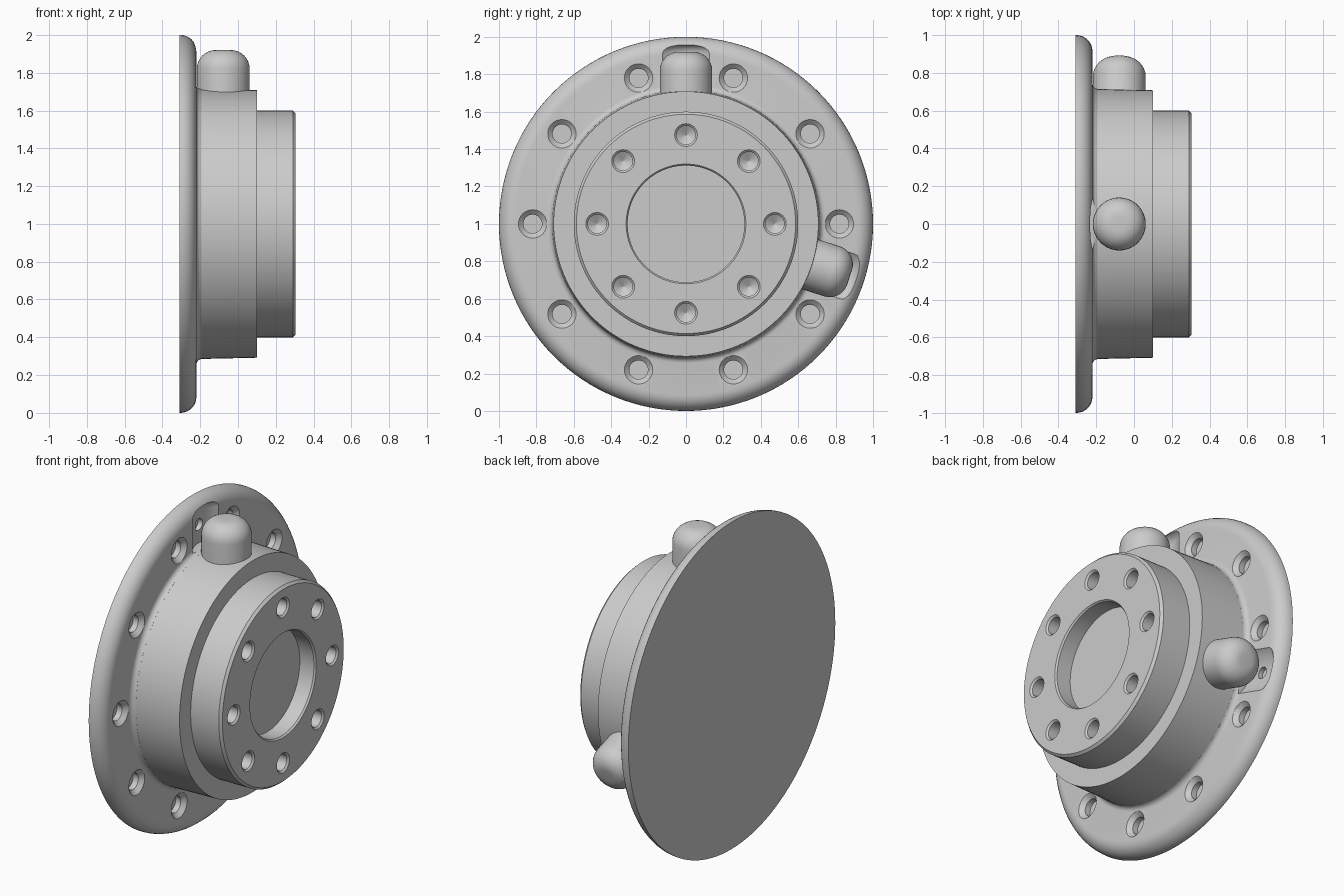
import bpy, bmesh, math
from mathutils import Vector, Matrix

if "Cube" in bpy.data.objects:
    bpy.data.objects.remove(bpy.data.objects["Cube"])

CENTRE = Vector((0, 0, 1))
X = Vector((1, 0, 0))


def arc(cr, ch, rad, a0, a1, n=8):
    """Points of an arc in (radius, height) profile space."""
    return [(cr + rad * math.cos(math.radians(a0 + (a1 - a0) * i / n)),
             ch + rad * math.sin(math.radians(a0 + (a1 - a0) * i / n))) for i in range(n + 1)]


def lathe_into(bm, profile, origin, axis, n):
    """Revolve a (radius, height) profile about an axis, with capped ends."""
    m = Matrix.Translation(origin) @ axis.to_track_quat('Z', 'Y').to_matrix().to_4x4()
    rings = []
    for r, h in profile:
        rings.append([bm.verts.new(m @ Vector((r * math.cos(2 * math.pi * i / n),
                                               r * math.sin(2 * math.pi * i / n), h)))
                      for i in range(n)])
    for a, b in zip(rings, rings[1:]):
        for i in range(n):
            j = (i + 1) % n
            bm.faces.new((a[i], a[j], b[j], b[i]))
    bm.faces.new(rings[0][::-1])
    bm.faces.new(rings[-1])


def lathe(name, profile, places, n=64):
    bm = bmesh.new()
    for origin, axis in places:
        lathe_into(bm, profile, origin, axis, n)
    bmesh.ops.recalc_face_normals(bm, faces=bm.faces)
    mesh = bpy.data.meshes.new(name)
    bm.to_mesh(mesh)
    bm.free()
    ob = bpy.data.objects.new(name, mesh)
    bpy.context.collection.objects.link(ob)
    return ob


def activate(ob):
    bpy.ops.object.select_all(action='DESELECT')
    ob.select_set(True)
    bpy.context.view_layer.objects.active = ob


def cut(target, cutter):
    cutter.hide_render = True
    activate(target)
    mod = target.modifiers.new("cut", 'BOOLEAN')
    mod.operation = 'DIFFERENCE'
    mod.solver = 'EXACT'
    mod.object = cutter
    bpy.ops.object.modifier_apply(modifier=mod.name)
    bpy.data.objects.remove(cutter)


def radial(deg):
    return Vector((0, math.cos(math.radians(deg)), math.sin(math.radians(deg))))


def bolt_circle(count, radius):
    return [(CENTRE + radius * radial(360 * i / count), X) for i in range(count)]


PORT_ANGLES = (90, -18)
ports = [(CENTRE + X * -0.078, radial(a)) for a in PORT_ANGLES]

# Flange with rounded rim and a fillet running into the body
flange = lathe("flange",
               [(1, -0.31)] + arc(0.915, -0.305, 0.085, 0, 90)
               + arc(0.745, -0.19, 0.03, 270, 180, 5),
               [(CENTRE, X)], 128)

# Clearance pockets in the flange beside the ports
cut(flange, lathe("pocket_cutter", [(0.19, 0.717)] + arc(0.14, 0.91, 0.05, 0, 90),
                  ports, 64))

# Countersunk flange holes and small pocket holes
cut(flange, lathe("flange_hole_cutter",
                  [(0.05, -0.28), (0.05, -0.245), (0.076, -0.22), (0.076, -0.1)],
                  bolt_circle(10, 0.82), 32))
cut(flange, lathe("pocket_hole_cutter", [(0.035, -0.295), (0.035, -0.2)],
                  [(CENTRE + 0.83 * radial(a), X) for a in PORT_ANGLES], 24))

# Stepped body with front hub and shallow bore
body = lathe("hub_body",
             [(0.716, -0.25), (0.708, 0.1), (0.6, 0.1), (0.6, 0.29), (0.586, 0.305),
              (0.32, 0.305), (0.312, 0.295), (0.312, 0.2)],
             [(CENTRE, X)], 128)

# Drilled hub holes with pointed bottoms
cut(body, lathe("hub_hole_cutter",
                [(0.001, 0.17), (0.05, 0.2), (0.05, 0.295), (0.061, 0.305), (0.061, 0.4)],
                bolt_circle(8, 0.475), 32))

# Round-ended ports on the side of the body
port_bosses = lathe("port_bosses", [(0.14, 0.62)] + arc(0.04, 0.82, 0.1, 0, 90), ports, 64)

for ob in (flange, body, port_bosses):
    activate(ob)
    bpy.ops.object.shade_smooth_by_angle(angle=math.radians(30))
